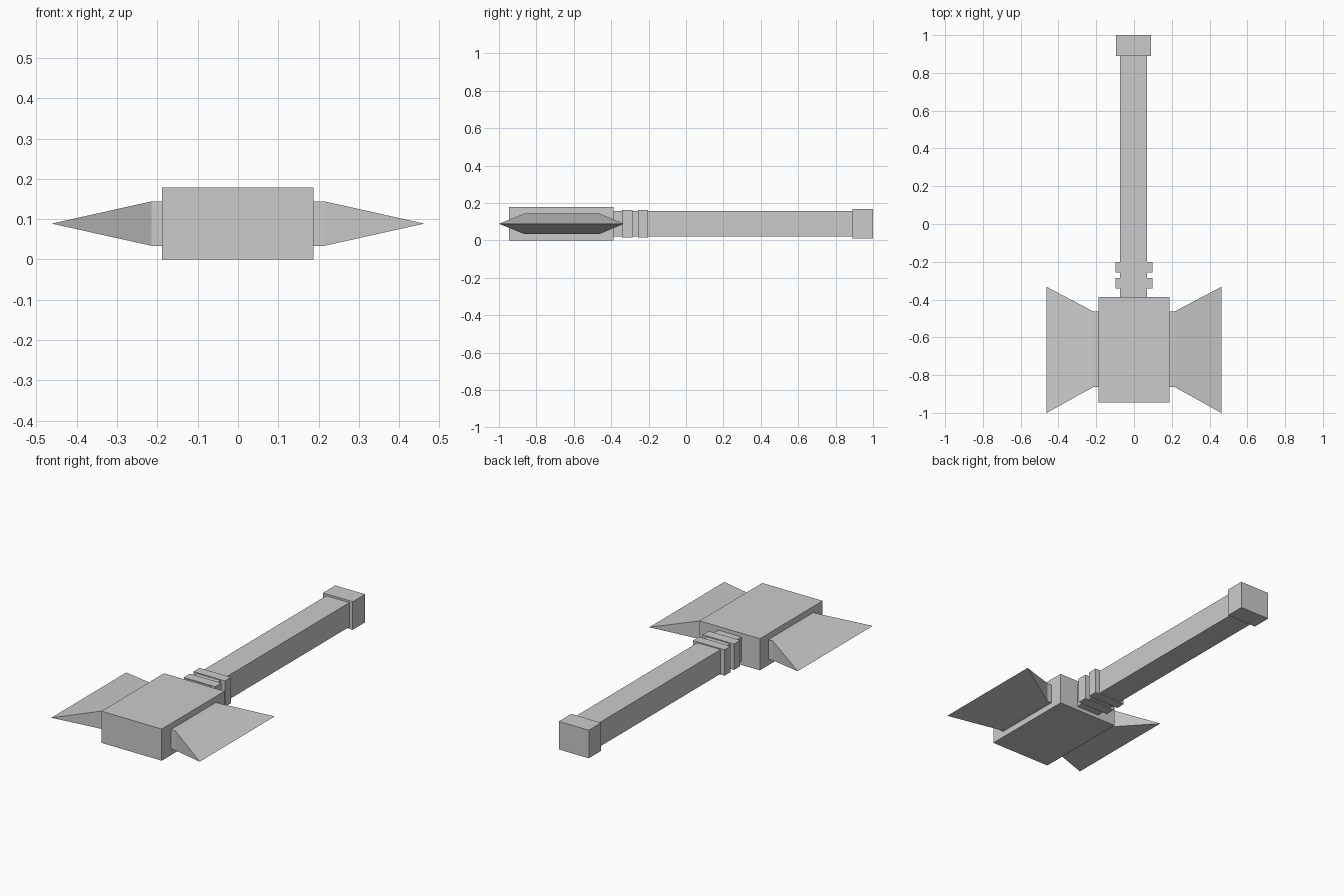
import bpy, bmesh
from mathutils import Vector

cube = bpy.data.objects.get("Cube")
if cube:
    bpy.data.objects.remove(cube, do_unlink=True)

# Single grey finish
grey = bpy.data.materials.new("plain_grey")
grey.use_nodes = True
colour = (0.6, 0.6, 0.6, 1)
grey.diffuse_color = colour
grey.node_tree.nodes["Principled BSDF"].inputs["Base Color"].default_value = colour

MID_Z = 0.089


def finish(name, bm):
    bmesh.ops.recalc_face_normals(bm, faces=bm.faces)
    mesh = bpy.data.meshes.new(name)
    bm.to_mesh(mesh)
    bm.free()
    mesh.materials.append(grey)
    obj = bpy.data.objects.new(name, mesh)
    bpy.context.collection.objects.link(obj)
    return obj


def block(name, half_x, y0, y1, half_z, x=0):
    bm = bmesh.new()
    bmesh.ops.create_cube(bm, size=1)
    bmesh.ops.scale(bm, vec=(2 * half_x, y1 - y0, 2 * half_z), verts=bm.verts)
    bmesh.ops.translate(bm, vec=(x, (y0 + y1) / 2, MID_Z), verts=bm.verts)
    return finish(name, bm)


def blade(name, side):
    # Short straight root, then a flare to a wide sharp edge
    bm = bmesh.new()
    rings = []
    for x in (0.17, 0.215):
        rings.append([bm.verts.new((side * x, y, MID_Z + z)) for y, z in
                      ((-0.863, -0.055), (-0.463, -0.055), (-0.463, 0.055), (-0.863, 0.055))])
    root, neck = rings
    front, back = [bm.verts.new((side * 0.462, y, MID_Z)) for y in (-1.0, -0.333)]
    bm.faces.new(root)
    for i in range(4):
        j = (i + 1) % 4
        bm.faces.new((root[i], root[j], neck[j], neck[i]))
    bm.faces.new((neck[0], neck[1], back, front))
    bm.faces.new((neck[2], neck[3], front, back))
    bm.faces.new((neck[1], neck[2], back))
    bm.faces.new((neck[3], neck[0], front))
    return finish(name, bm)


# Head and its two mirrored blades
block("head", 0.188, -0.945, -0.387, 0.089, x=-0.001)
blade("left_blade", 1)
blade("right_blade", -1)

# Handle, collars and pommel
block("handle", 0.072, -0.4, 0.9, 0.068, x=-0.002)
block("front_collar", 0.098, -0.342, -0.287, 0.073)
block("rear_collar", 0.098, -0.256, -0.202, 0.073)
block("pommel", 0.093, 0.89, 1.0, 0.079, x=-0.002)
